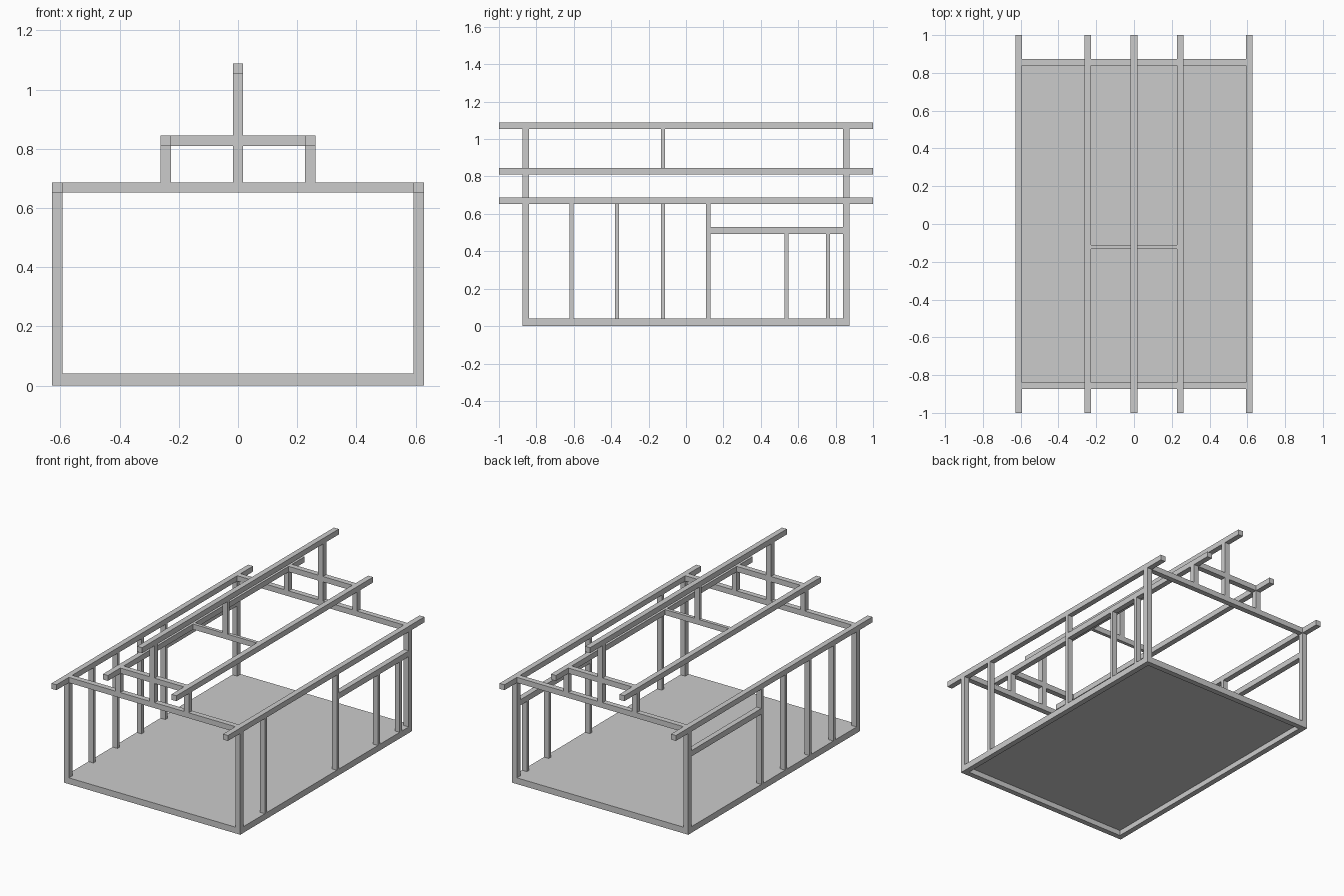
import bpy

if "Cube" in bpy.data.objects:
    bpy.data.objects.remove(bpy.data.objects["Cube"])

T = 0.035          # timber thickness
S = 0.022          # stud thickness
XW, YW = 0.628, 0.874          # outer faces of the walls
XC, YC = XW - T / 2, YW - T / 2  # timber centre lines
XP = 0.244         # purlin centre line
FLOOR, PLATE, PURLIN, RIDGE = 0.04, 0.652, 0.81, 1.054
CUBE_FACES = [(0, 1, 3, 2), (4, 6, 7, 5), (0, 4, 5, 1), (2, 3, 7, 6), (0, 2, 6, 4), (1, 5, 7, 3)]


def box(name, x, y, z):
    """Box from (min, max) ranges on each axis."""
    verts = [(a, b, c) for a in x for b in y for c in z]
    mesh = bpy.data.meshes.new(name)
    mesh.from_pydata(verts, [], CUBE_FACES)
    obj = bpy.data.objects.new(name, mesh)
    bpy.context.collection.objects.link(obj)
    return obj


def mid(c, w=T):
    return (c - w / 2, c + w / 2)


# Floor sheet on a ring of sills
box("floor", (-XW, XW), (-YW, YW), (0.034, FLOOR))
for s in (-1, 1):
    box("side_sill", mid(s * XC), (-YW, YW), (0, 0.034))
    box("end_sill", (-XW + T, XW - T), mid(s * YC), (0, 0.034))

# Long roof timbers running front to back
for s in (-1, 1):
    box("wall_plate", mid(s * XC), (-1, 1), (PLATE, PLATE + T))
    box("purlin", mid(s * XP), (-1, 1), (PURLIN, PURLIN + T))
box("ridge_beam", mid(0), (-1, 1), (RIDGE, RIDGE + T))

# End frames: corner posts, tie beam, purlin posts, collar and king post
for e in (-1, 1):
    y = mid(e * YC)
    box("tie_beam", (-XW + T, XW - T), y, (PLATE, PLATE + T))
    box("king_post", mid(0), y, (PLATE + T, RIDGE))
    for s in (-1, 1):
        box("corner_post", mid(s * XC), y, (FLOOR, PLATE))
        box("purlin_post", mid(s * XP), y, (PLATE + T, PURLIN))
        box("collar_beam", sorted((s * T / 2, s * (XP - T / 2))), y, (PURLIN, PURLIN + T))

# Middle collar and post carrying the ridge
YM = -0.122
box("middle_collar", (-XP + T / 2, XP - T / 2), mid(YM, S), (PURLIN, PURLIN + T))
box("middle_king_post", mid(0), mid(YM, S), (PURLIN + T, RIDGE))

# Wall studs: full height, plus short ones under the right header
HEAD = 0.492
studs = {-1: (-0.613, -0.368, -0.122, 0.119), 1: (-0.613, 0.119)}
for s, ys in studs.items():
    for y in ys:
        box("wall_stud", mid(s * XC), mid(y, S), (FLOOR, PLATE))
    box("wall_header", mid(s * XC), (0.119 + S / 2, YW - T), (HEAD, HEAD + 0.037))
for y in (0.537, 0.759):
    box("short_stud", mid(XC), mid(y, S), (FLOOR, HEAD))
